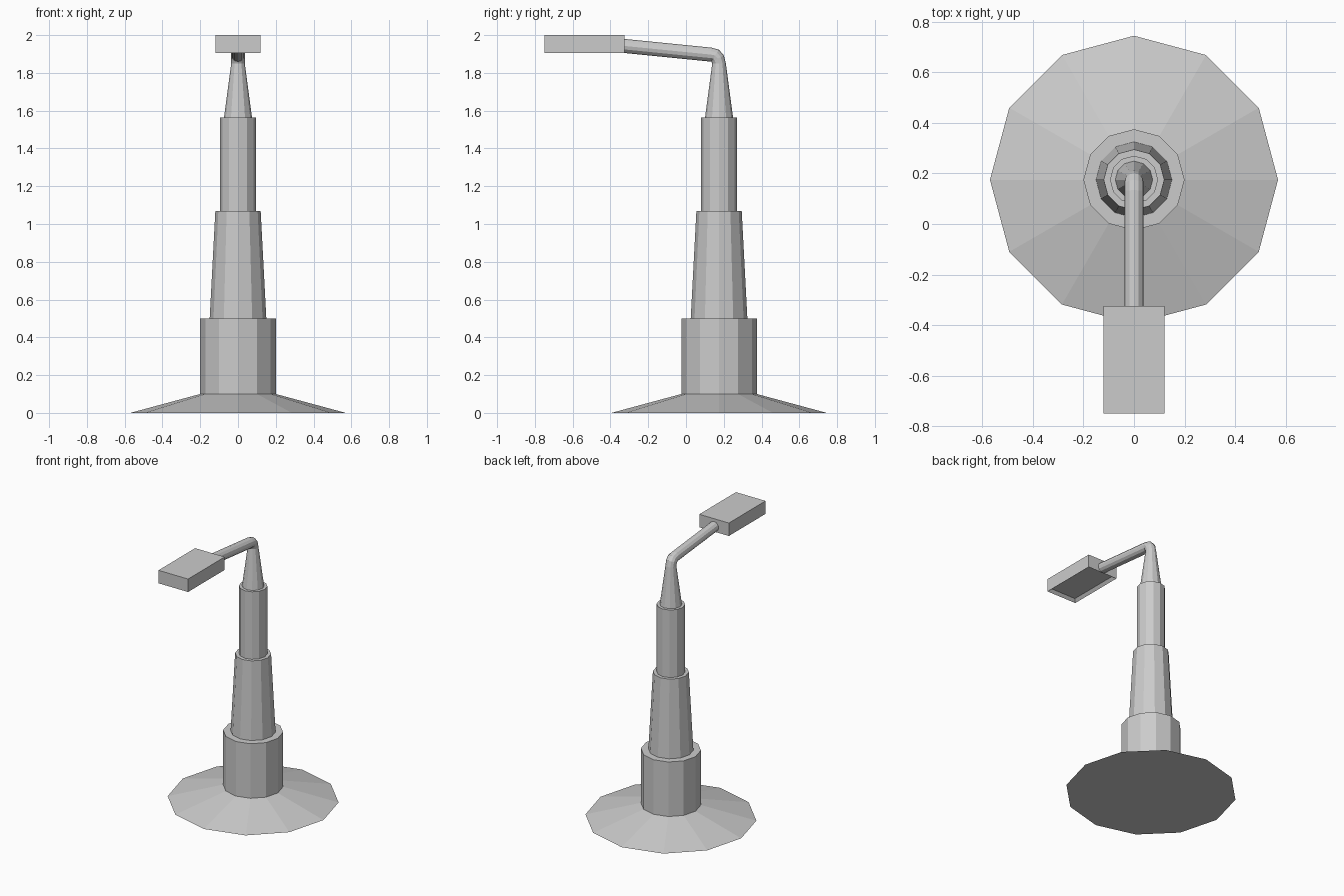
import bpy, bmesh
from math import cos, sin, pi, radians
from mathutils import Matrix, Vector

if "Cube" in bpy.data.objects:
    bpy.data.objects.remove(bpy.data.objects["Cube"])

POLE_Y = 0.175
SIDES = 12


def finish(bm, name):
    bmesh.ops.recalc_face_normals(bm, faces=bm.faces)
    me = bpy.data.meshes.new(name)
    bm.to_mesh(me)
    bm.free()
    ob = bpy.data.objects.new(name, me)
    bpy.context.collection.objects.link(ob)
    return ob


def skin(name, rings, cap_start=False, cap_end=False):
    """Bridge 12-sided rings given as (radius, y, z, forward tilt in degrees)."""
    bm = bmesh.new()
    loops = []
    for r, y, z, tilt in rings:
        rot = Matrix.Rotation(radians(tilt), 3, 'X')
        loops.append([bm.verts.new(Vector((0, y, z)) + rot @ Vector(
            (r * cos(2 * pi * i / SIDES), r * sin(2 * pi * i / SIDES), 0)))
            for i in range(SIDES)])
    for a, b in zip(loops, loops[1:]):
        for i in range(SIDES):
            j = (i + 1) % SIDES
            bm.faces.new((a[i], a[j], b[j], b[i]))
    if cap_start:
        bm.faces.new(loops[0])
    if cap_end:
        bm.faces.new(loops[-1])
    return finish(bm, name)


def upright(profile):
    return [(r, POLE_Y, z, 0) for r, z in profile]


# Sloping foot
skin("base", upright([(0.57, 0), (0.2, 0.1)]), cap_start=True)

# Stepped mast: collar, tapered tube, upper tube
skin("mast", upright([(0.2, 0.1), (0.2, 0.5), (0.15, 0.5), (0.12, 1.07),
                      (0.095, 1.07), (0.095, 1.565), (0.074, 1.565)]))

# Tapered neck bending forward into the arm
skin("lamp_arm", [(0.074, POLE_Y, 1.565, 0), (0.036, POLE_Y, 1.85, 0),
                  (0.037, 0.168, 1.875, 28), (0.037, 0.154, 1.892, 56),
                  (0.037, 0.13, 1.897, 84), (0.037, -0.33, 1.943, 84)],
     cap_end=True)

# Lamp head: box with a recessed panel underneath
bm = bmesh.new()
bmesh.ops.create_cube(bm, size=1, matrix=Matrix.Translation((0, -0.5375, 1.9525))
                      @ Matrix.Diagonal((0.24, 0.425, 0.095, 1)))
bm.normal_update()
under = [f for f in bm.faces if f.normal.z < -0.9]
bmesh.ops.inset_region(bm, faces=under, thickness=0.025)
bmesh.ops.translate(bm, verts=under[0].verts[:], vec=(0, 0, 0.02))
finish(bm, "lamp_head")
